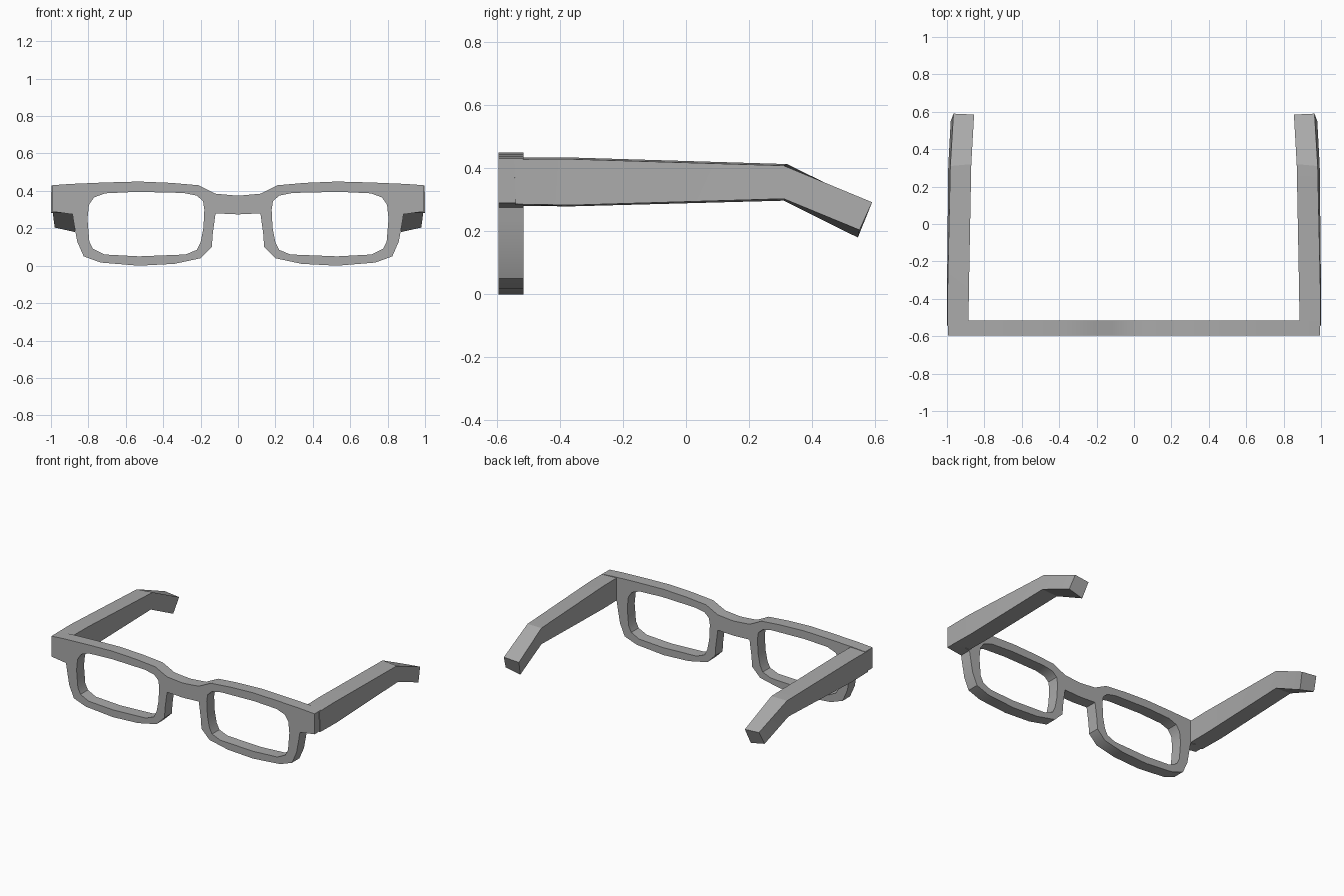
import bpy, bmesh, math

cube = bpy.data.objects.get("Cube")
if cube:
    bpy.data.objects.remove(cube, do_unlink=True)

grey = bpy.data.materials.new("frame grey")
grey.use_nodes = True
colour = (0.4, 0.4, 0.4, 1)
grey.diffuse_color = colour
grey.node_tree.nodes["Principled BSDF"].inputs["Base Color"].default_value = colour


def smooth(obj, angle):
    bpy.ops.object.select_all(action='DESELECT')
    obj.select_set(True)
    bpy.context.view_layer.objects.active = obj
    bpy.ops.object.shade_smooth_by_angle(angle=math.radians(angle))


def mirrored(points):
    return [(-x, z) for x, z in points]


# Front frame: half outline and one lens opening, as (x, z)
half = [(.01, .375), (.12, .385), (.21, .43), (.36, .443), (.53, .45), (.71, .445),
        (.9, .437), (.995, .43), (.995, .29), (.885, .275), (.878, .23), (.86, .13),
        (.825, .05), (.735, .017), (.53, .0), (.34, .01), (.2, .04), (.14, .1),
        (.135, .17), (.12, .28), (.01, .275)]
lens = [(.18, .3), (.187, .345), (.22, .375), (.29, .389), (.54, .395), (.71, .387),
        (.77, .365), (.797, .325), (.805, .25), (.795, .13), (.775, .09), (.715, .06),
        (.53, .05), (.28, .06), (.22, .085), (.2, .125), (.185, .2)]
outline = half + mirrored(half)[::-1]

curve = bpy.data.curves.new("frame", 'CURVE')
curve.dimensions = '2D'
curve.fill_mode = 'BOTH'
curve.extrude = .04
for loop in (outline, lens, mirrored(lens)):
    spline = curve.splines.new('POLY')
    spline.points.add(len(loop) - 1)
    for point, (x, z) in zip(spline.points, loop):
        point.co = (x, z, 0, 1)
    spline.use_cyclic_u = True
frame = bpy.data.objects.new("front_frame", curve)
bpy.context.collection.objects.link(frame)
frame.rotation_euler.x = math.pi / 2
frame.location.y = -.555
bpy.ops.object.select_all(action='DESELECT')
frame.select_set(True)
bpy.context.view_layer.objects.active = frame
bpy.ops.object.convert(target='MESH')
bm = bmesh.new()
bm.from_mesh(frame.data)
bmesh.ops.remove_doubles(bm, verts=bm.verts, dist=.0005)
bmesh.ops.recalc_face_normals(bm, faces=bm.faces)
bm.to_mesh(frame.data)
bm.free()
frame.data.materials.clear()
frame.data.materials.append(grey)
smooth(frame, 35)

# Temple arm sections: outer top, inner top, inner bottom, outer bottom
sections = [
    [(.998, -.545, .428), (.885, -.54, .433), (.885, -.54, .28), (1, -.54, .286)],
    [(.997, -.38, .429), (.883, -.37, .434), (.883, -.36, .279), (1, -.36, .283)],
    [(.982, .31, .408), (.87, .32, .413), (.877, .31, .297), (.993, .31, .303)],
    [(.965, .59, .292), (.855, .585, .283), (.872, .545, .18), (.98, .55, .204)],
]


def temple_arm(name, side):
    bm = bmesh.new()
    rings = [[bm.verts.new((side * x, y, z)) for x, y, z in s] for s in sections]
    for a, b in zip(rings, rings[1:]):
        for i in range(4):
            j = (i + 1) % 4
            bm.faces.new((a[i], a[j], b[j], b[i]))
    bm.faces.new(rings[0])
    bm.faces.new(rings[-1])
    bmesh.ops.recalc_face_normals(bm, faces=bm.faces)
    mesh = bpy.data.meshes.new(name)
    bm.to_mesh(mesh)
    bm.free()
    mesh.materials.append(grey)
    arm = bpy.data.objects.new(name, mesh)
    bpy.context.collection.objects.link(arm)
    smooth(arm, 15)


temple_arm("left_temple_arm", 1)
temple_arm("right_temple_arm", -1)
